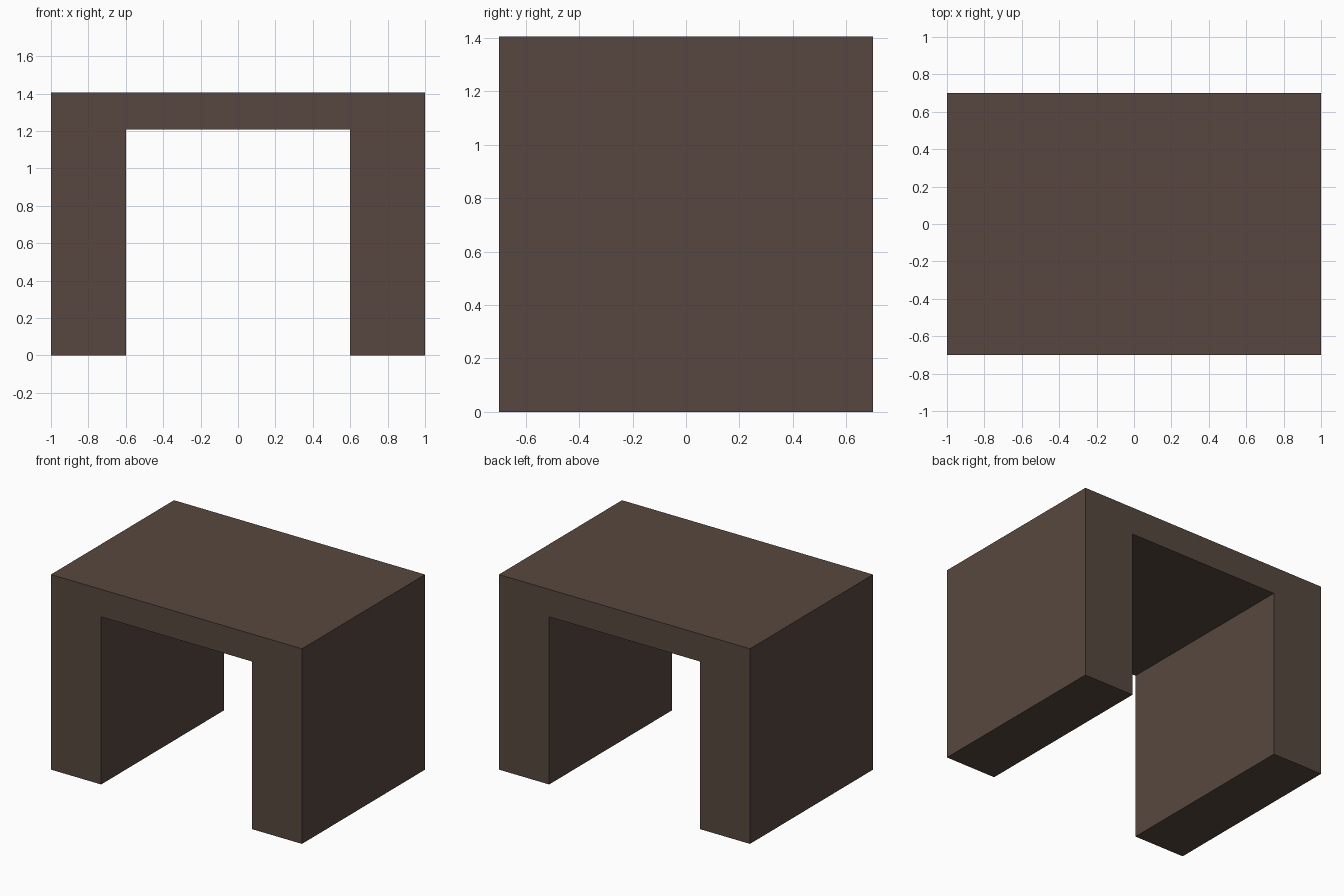
import bpy, bmesh

if "Cube" in bpy.data.objects:
    bpy.data.objects.remove(bpy.data.objects["Cube"])

HALF_DEPTH = 0.70
OUTER, INNER = 1.0, 0.60
TOP, UNDERSIDE = 1.405, 1.207

# Arch profile: right half in x/z, mirrored for the left half
right = [(INNER, UNDERSIDE), (INNER, 0), (OUTER, 0), (OUTER, TOP)]
profile = right + [(-x, z) for x, z in reversed(right)]

# Extrude the profile from front to back
bm = bmesh.new()
face = bm.faces.new([bm.verts.new((x, -HALF_DEPTH, z)) for x, z in profile])
result = bmesh.ops.extrude_face_region(bm, geom=[face], use_keep_orig=True)
moved = [v for v in result["geom"] if isinstance(v, bmesh.types.BMVert)]
bmesh.ops.translate(bm, verts=moved, vec=(0, 2 * HALF_DEPTH, 0))
bmesh.ops.recalc_face_normals(bm, faces=bm.faces)

mesh = bpy.data.meshes.new("arch_block")
bm.to_mesh(mesh)
bm.free()

# Dark brown finish
brown = bpy.data.materials.new("dark_brown")
brown.diffuse_color = (0.095, 0.064, 0.05, 1)
brown.use_nodes = True
brown.node_tree.nodes["Principled BSDF"].inputs["Base Color"].default_value = brown.diffuse_color
mesh.materials.append(brown)
bpy.context.collection.objects.link(bpy.data.objects.new("arch_block", mesh))
